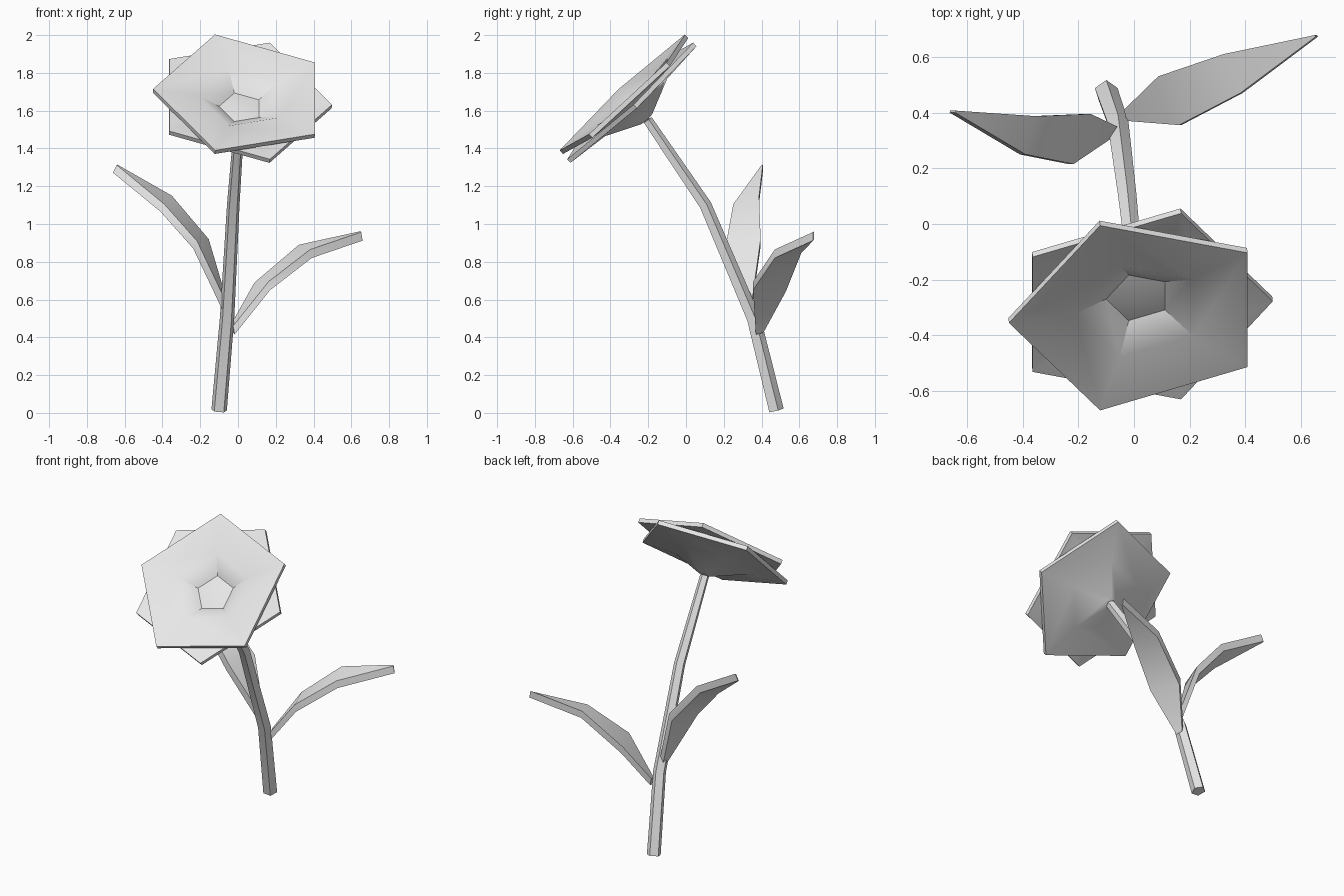
import bpy, bmesh, math
from mathutils import Vector

if "Cube" in bpy.data.objects:
    bpy.data.objects.remove(bpy.data.objects["Cube"])

grey = bpy.data.materials.new("plain_grey")
grey.diffuse_color = (0.8, 0.8, 0.8, 1)
grey.use_nodes = True
grey.node_tree.nodes["Principled BSDF"].inputs["Base Color"].default_value = grey.diffuse_color


def make(name, bm, angle=30):
    bmesh.ops.recalc_face_normals(bm, faces=bm.faces[:])
    me = bpy.data.meshes.new(name)
    bm.to_mesh(me)
    bm.free()
    me.materials.append(grey)
    ob = bpy.data.objects.new(name, me)
    bpy.context.collection.objects.link(ob)
    bpy.ops.object.select_all(action='DESELECT')
    ob.select_set(True)
    bpy.context.view_layer.objects.active = ob
    bpy.ops.object.shade_smooth_by_angle(angle=math.radians(angle))
    return ob


def loft(bm, rings):
    """Join equal-length rings of points with quads; returns vertex rings."""
    vr = [[bm.verts.new(p) for p in r] for r in rings]
    for a, b in zip(vr, vr[1:]):
        n = len(a)
        for i in range(n):
            bm.faces.new((a[i], a[(i + 1) % n], b[(i + 1) % n], b[i]))
    return vr


def cap(bm, ring, tip):
    t = bm.verts.new(tip)
    for i in range(len(ring)):
        bm.faces.new((ring[i], ring[(i + 1) % len(ring)], t))


# Blossom frame: tilted disc axes
centre = Vector((0.024, -0.324, 1.682))
normal = Vector((0.08, -0.677, 0.732)).normalized()
v_axis = Vector((0, 0.734, 0.679))
u_axis = v_axis.cross(normal).normalized()
v_axis = normal.cross(u_axis)


def blossom(name, turn, profile, top_h, bottom_h):
    rings = []
    for r, h in profile:
        ring = []
        for i in range(5):
            a = turn + i * math.tau / 5
            ring.append(centre + u_axis * r * math.cos(a)
                        + v_axis * r * math.sin(a) + normal * h)
        rings.append(ring)
    bm = bmesh.new()
    vr = loft(bm, rings)
    cap(bm, vr[0], centre + normal * top_h)
    cap(bm, vr[-1], centre + normal * bottom_h)
    return make(name, bm)


# Front petals: dished pentagon with a sunken middle
blossom("front_petals", math.pi,
        [(0.117, -0.09), (0.235, -0.02), (0.475, 0.008),
         (0.475, -0.018), (0.235, -0.046), (0.117, -0.115)], -0.075, -0.12)
# Back petals: turned pentagon, tapering behind to the stem
blossom("back_petals", 0,
        [(0.117, -0.125), (0.235, -0.057), (0.478, -0.03),
         (0.478, -0.056), (0.235, -0.083), (0.04, -0.172)], -0.125, -0.178)

# Stem: five-sided tube along a bent path
path = [Vector(p) for p in ((-0.1, 0.475, 0.013), (-0.058, 0.355, 0.5),
                            (-0.025, 0.1, 1.1), (0.008, -0.205, 1.55))]
radii = (0.043, 0.04, 0.035, 0.028)
rings = []
for i, p in enumerate(path):
    d = (path[min(i + 1, 3)] - path[max(i - 1, 0)]).normalized()
    side = Vector((1, 0, 0))
    side = (side - d * side.dot(d)).normalized()
    up = d.cross(side)
    rings.append([p + radii[i] * (side * math.cos(a) + up * math.sin(a))
                  for a in (k * math.tau / 5 + 0.3 for k in range(5))])
bm = bmesh.new()
vr = loft(bm, rings)
bm.faces.new(vr[0])
bm.faces.new(vr[-1])
make("stem", bm)


# Leaves: slabs between a near and a far edge, closing to a point
def leaf(name, near, far, thick):
    t = Vector(thick)
    rings = [[Vector(a), Vector(b), Vector(b) + t, Vector(a) + t]
             for a, b in zip(near, far)]
    bm = bmesh.new()
    vr = loft(bm, rings)
    bm.faces.new(vr[0])
    bm.faces.new(vr[-1])
    make(name, bm, 40)


leaf("right_leaf",
     [(-0.018, 0.37, 0.415), (0.17, 0.355, 0.65), (0.39, 0.47, 0.82), (0.66, 0.672, 0.912)],
     [(-0.028, 0.41, 0.425), (0.095, 0.53, 0.645), (0.33, 0.61, 0.845), (0.657, 0.678, 0.917)],
     (-0.008, 0, 0.045))
leaf("left_leaf",
     [(-0.085, 0.318, 0.55), (-0.237, 0.215, 0.87), (-0.41, 0.25, 1.065), (-0.662, 0.4, 1.272)],
     [(-0.08, 0.35, 0.56), (-0.175, 0.395, 0.88), (-0.37, 0.387, 1.11), (-0.66, 0.407, 1.275)],
     (0.02, 0, 0.04))
